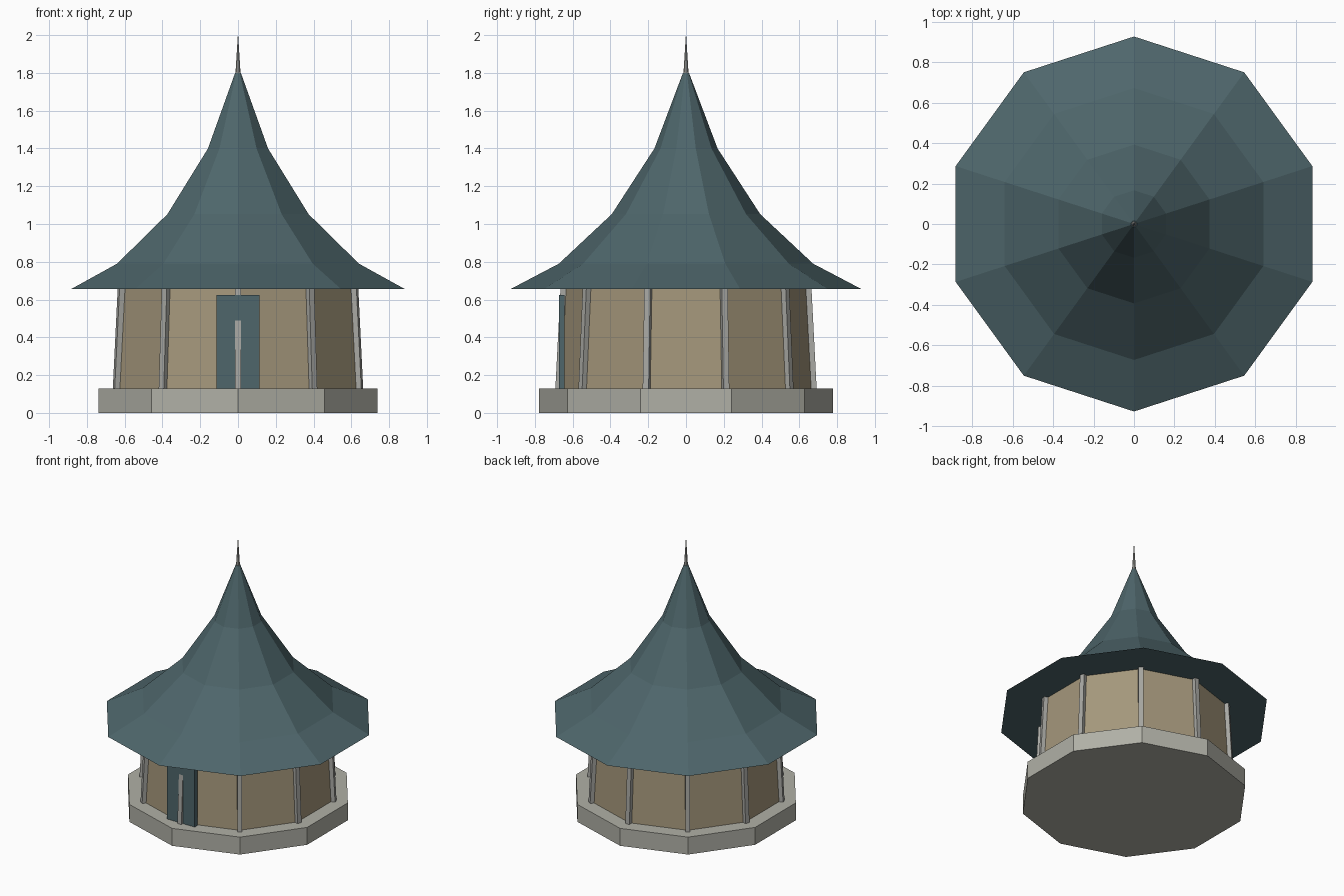
import bpy
import bmesh
import math
from mathutils import Matrix

if "Cube" in bpy.data.objects:
    bpy.data.objects.remove(bpy.data.objects["Cube"])

SIDES = 10


def material(name, rgb):
    # sRGB 0-255 to linear
    lin = [((c / 255 + 0.055) / 1.055) ** 2.4 for c in rgb]
    m = bpy.data.materials.new(name)
    m.diffuse_color = (*lin, 1)
    m.use_nodes = True
    m.node_tree.nodes["Principled BSDF"].inputs["Base Color"].default_value = m.diffuse_color
    return m


stone = material("pale stone", (176, 176, 166))
plaster = material("tan plaster", (164, 151, 123))
slate = material("teal slate", (78, 102, 107))
timber = material("grey trim", (168, 168, 163))


def finish(name, bm, mat):
    bmesh.ops.recalc_face_normals(bm, faces=bm.faces)
    me = bpy.data.meshes.new(name)
    bm.to_mesh(me)
    bm.free()
    me.materials.append(mat)
    ob = bpy.data.objects.new(name, me)
    bpy.context.collection.objects.link(ob)
    return ob


def lathe(name, profile, mat, sides=SIDES):
    """Faceted solid from (radius, z) rings, capped, with a corner facing the front."""
    bm = bmesh.new()
    rings = []
    for r, z in profile:
        rings.append([bm.verts.new((r * math.sin(math.tau * i / sides),
                                    -r * math.cos(math.tau * i / sides), z))
                      for i in range(sides)])
    for a, b in zip(rings, rings[1:]):
        for i in range(sides):
            j = (i + 1) % sides
            bm.faces.new((a[i], a[j], b[j], b[i]))
    bm.faces.new(rings[0][::-1])
    bm.faces.new(rings[-1])
    return finish(name, bm, mat)


def box(name, x, y, z, mat):
    bm = bmesh.new()
    bmesh.ops.create_cube(bm, size=1)
    for v in bm.verts:
        v.co = [lo if c < 0 else hi for c, (lo, hi) in zip(v.co, (x, y, z))]
    return finish(name, bm, mat)


# Stone base, leaning walls, flared roof, spire
lathe("stone_base", [(0.777, 0), (0.777, 0.13)], stone)
lathe("walls", [(0.668, 0.13), (0.640, 0.656)], plaster)
lathe("roof", [(0.928, 0.656), (0.673, 0.79), (0.393, 1.052),
               (0.167, 1.40), (0.016, 1.80)], slate)
lathe("spire", [(0.014, 1.79), (0.0008, 2.0)], timber, 8)

# Door plate on the front corner
box("door", (-0.114, 0.114), (-0.673, -0.643), (0.13, 0.625), slate)

# Leaning corner posts
for i in range(SIDES):
    post = box(f"corner_post_{i + 1}", (-0.0165, 0.0165), (-0.6915, -0.6585),
               (0.13, 0.656), timber)
    for v in post.data.vertices:
        if v.co.z > 0.5:
            v.co.y += 0.027
    post.data.transform(Matrix.Rotation(math.tau * i / SIDES, 4, 'Z'))
